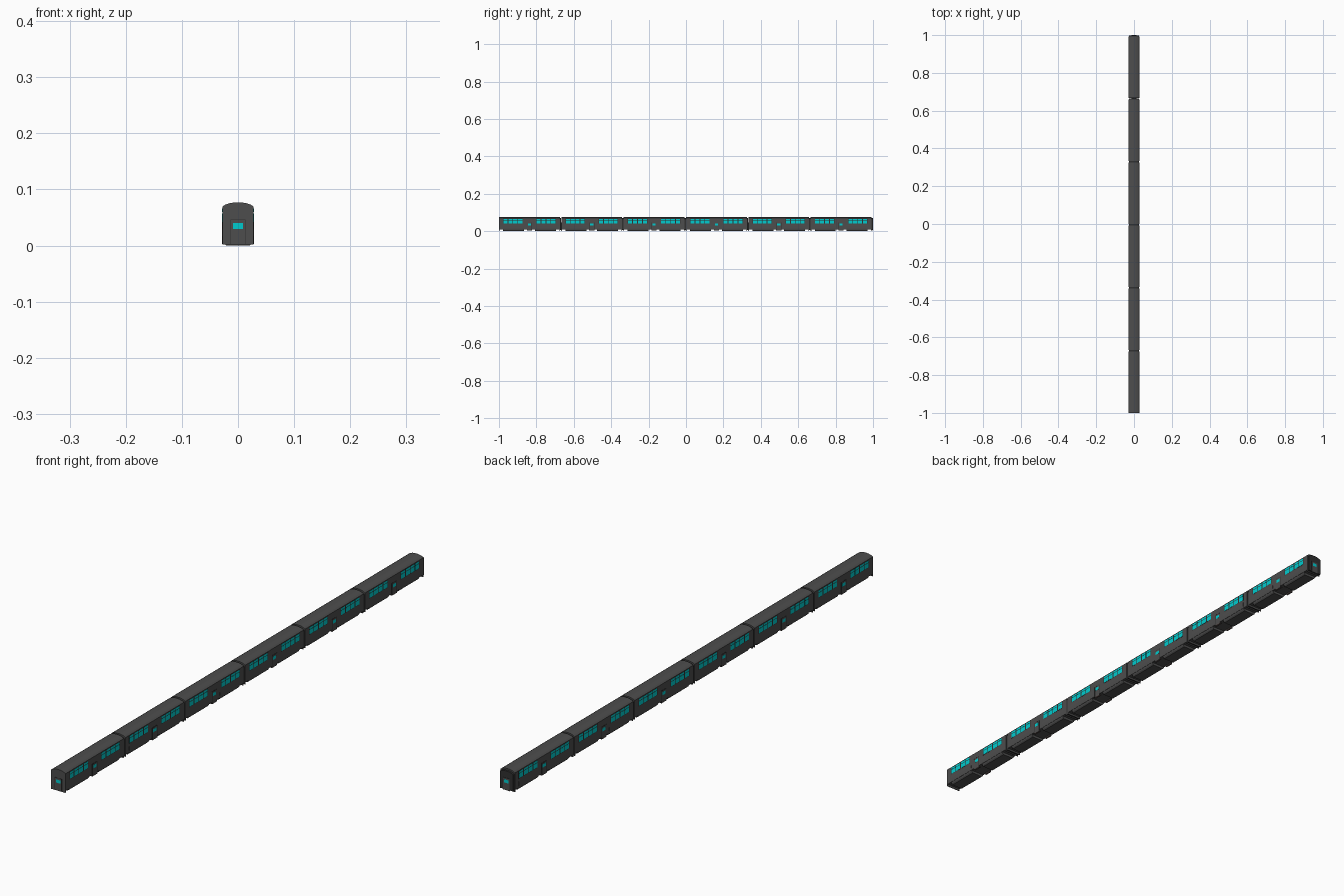
import bpy, bmesh, math
from mathutils import Matrix

if "Cube" in bpy.data.objects:
    bpy.data.objects.remove(bpy.data.objects["Cube"])

CARS, PITCH, BODY = 6, 2 / 6, 0.3255
HALF = BODY / 2


def material(name, rgb):
    m = bpy.data.materials.new(name)
    m.diffuse_color = (*rgb, 1)
    m.use_nodes = True
    m.node_tree.nodes["Principled BSDF"].inputs["Base Color"].default_value = m.diffuse_color
    return m


SHELL = material("charcoal", (0.075, 0.075, 0.075))
DARK = material("dark_rubber", (0.03, 0.03, 0.03))
GLASS = material("teal_glass", (0.0, 0.6, 0.62))
STEP = material("step_brown", (0.11, 0.085, 0.08))


def prism(bm, profile, y0, y1, inset=0.0):
    """Extrude an x-z profile along y."""
    a = [bm.verts.new((x, y0, z)) for x, z in profile]
    b = [bm.verts.new((x, y1, z)) for x, z in profile]
    bm.faces.new(a)
    bm.faces.new(b[::-1])
    n = len(a)
    for i in range(n):
        bm.faces.new((a[i], b[i], b[(i + 1) % n], a[(i + 1) % n]))


def box(bm, x, y, z, turn=0.0, shift=(0, 0, 0)):
    """Box from (min, max) ranges, turned about z and then shifted."""
    size = [r[1] - r[0] for r in (x, y, z)]
    mid = [(r[0] + r[1]) / 2 for r in (x, y, z)]
    m = (Matrix.Translation(shift) @ Matrix.Rotation(turn, 4, 'Z')
         @ Matrix.Translation(mid) @ Matrix.Diagonal((*size, 1)))
    bmesh.ops.create_cube(bm, size=1, matrix=m)


def finish(bm, name, mat):
    bmesh.ops.recalc_face_normals(bm, faces=bm.faces)
    me = bpy.data.meshes.new(name)
    bm.to_mesh(me)
    bm.free()
    me.materials.append(mat)
    return me


def mirror(points):
    return points + [(-x, z) for x, z in reversed(points)]


def shell_profile(bottom, s=1.0):
    return mirror([(0.0278 * s, bottom), (0.0278 * s, 0.0695 * s), (0.022 * s, 0.0733 * s),
                   (0.014 * s, 0.0758 * s), (0.006 * s, 0.077 * s)])


parts = []

# arched carriage shell with full-height end walls
bm = bmesh.new()
prism(bm, shell_profile(0.009), -HALF + 0.003, HALF - 0.003)
for e in (-1, 1):
    y = sorted((e * HALF, e * (HALF - 0.003)))
    prism(bm, shell_profile(0.002), *y)
parts.append(finish(bm, "carriage_body", SHELL))

# dark gangway seal behind every carriage
bm = bmesh.new()
prism(bm, shell_profile(0.006, 0.93), HALF, PITCH - HALF - 0.001)
parts.append(finish(bm, "gangway", DARK))

# curved lower skirts, two per side, either side of the door
bm = bmesh.new()
skirt = [(0.0275, 0.034), (0.0282, 0.027), (0.0282, 0.018), (0.0272, 0.010),
         (0.025, 0.004), (0.021, 0.0)]
for e in (-1, 1):
    prism(bm, mirror(skirt), e * 0.085 - 0.056, e * 0.085 + 0.056)
parts.append(finish(bm, "lower_skirt", SHELL))

# doors on both sides and both ends: (turn, shift)
ends = [(0, (0, -HALF, 0)), (math.pi, (0, PITCH - HALF - 0.001, 0)),
        (math.pi / 2, (0.0278, 0, 0)), (-math.pi / 2, (-0.0278, 0, 0))]
panel, frame, pane, step = (bmesh.new() for _ in range(4))
for i, (t, s) in enumerate(ends):
    box(panel, (-0.0125, 0.0125), (-0.0005, 0.001), (0.004, 0.0455), t, s)
    for x in (-1, 1):
        box(frame, sorted((x * 0.0125, x * 0.0138)), (-0.0008, 0.001), (0.003, 0.0465), t, s)
    box(frame, (-0.0138, 0.0138), (-0.0008, 0.001), (0.0455, 0.0468), t, s)
    box(pane, (-0.0085, 0.0085), (-0.0008, 0), (0.0295, 0.0405), t, s)
    if i > 1:
        box(step, (-0.0135, 0.0135), (-0.0005, 0.006), (0.003, 0.007), t, s)
parts.append(finish(panel, "door", SHELL))
parts.append(finish(frame, "door_frame", DARK))
parts.append(finish(step, "door_step", STEP))

# side windows: four columns of a tall pane under a narrow vent pane
trim = bmesh.new()
for side in (-1, 1):
    x = sorted((side * 0.0272, side * 0.0281))
    xt = sorted((side * 0.0272, side * 0.02795))
    for group in (-1, 1):
        mid = group * 0.0885
        box(trim, xt, (mid - 0.0525, mid + 0.0525), (0.0405, 0.0675))
        for k in range(4):
            c = mid + (k - 1.5) * 0.0262
            box(pane, x, (c - 0.011, c + 0.011), (0.042, 0.0575))
            box(pane, x, (c - 0.011, c + 0.011), (0.0595, 0.066))
parts.append(finish(trim, "window_surround", DARK))
parts.append(finish(pane, "window_glass", GLASS))

# repeat the carriage along the train
for i in range(CARS):
    for me in parts:
        ob = bpy.data.objects.new(f"{me.name}_{i + 1}", me)
        ob.location.y = -1 + HALF + i * PITCH
        bpy.context.collection.objects.link(ob)
